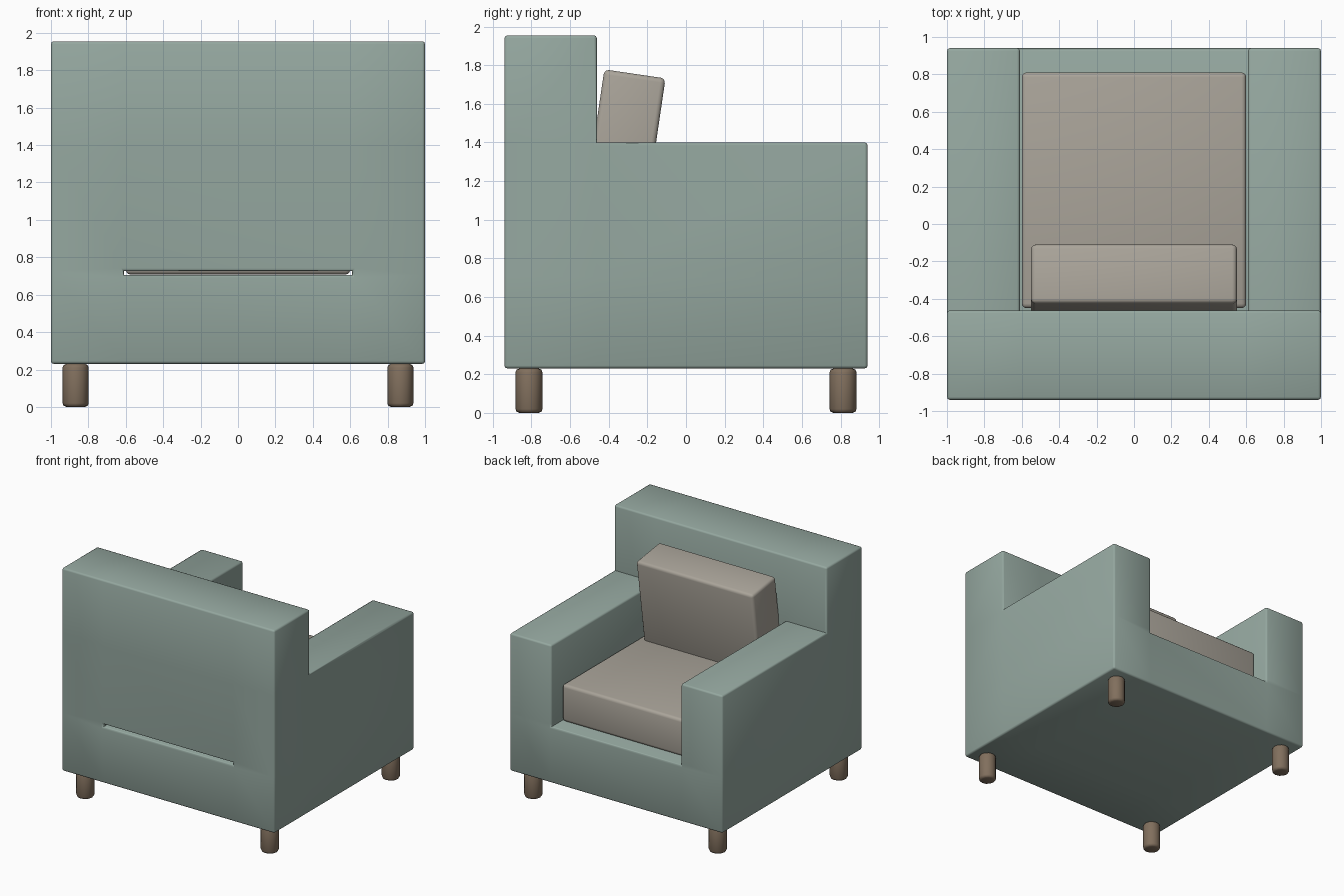
import bpy, bmesh
from mathutils import Vector, Matrix

if "Cube" in bpy.data.objects:
    bpy.data.objects.remove(bpy.data.objects["Cube"])


def material(name, rgb):
    m = bpy.data.materials.new(name)
    m.diffuse_color = (*rgb, 1)
    m.use_nodes = True
    m.node_tree.nodes["Principled BSDF"].inputs["Base Color"].default_value = m.diffuse_color
    return m


green = material("green_fabric", (0.30, 0.39, 0.35))
beige = material("beige_fabric", (0.40, 0.37, 0.32))
wood = material("wood", (0.22, 0.16, 0.11))


def finish(bm, name, mat, bevel, edges, segments=2):
    bmesh.ops.bevel(bm, geom=edges, offset=bevel, segments=segments,
                    profile=0.5, affect='EDGES', clamp_overlap=False)
    bmesh.ops.recalc_face_normals(bm, faces=bm.faces[:])
    me = bpy.data.meshes.new(name)
    bm.to_mesh(me)
    bm.free()
    me.materials.append(mat)
    ob = bpy.data.objects.new(name, me)
    bpy.context.collection.objects.link(ob)
    bpy.ops.object.select_all(action='DESELECT')
    ob.select_set(True)
    bpy.context.view_layer.objects.active = ob
    bpy.ops.object.shade_smooth_by_angle(angle=0.9)
    return ob


# Body: base, arms and back as one shell, skinned from a coarse cell grid
X = [-1, -0.61, 0.61, 1]
Y = [-0.94, -0.462, 0.94]
Z = [0.23, 0.706, 0.727, 1.40, 1.955]


def solid(i, j, k):
    if not (0 <= i < 3 and 0 <= j < 2 and 0 <= k < 4):
        return False
    if k == 0:
        return True                  # base
    if k == 3:
        return j == 0                # upper back
    if i != 1:
        return True                  # arms
    return j == 0 and k == 2         # back panel, leaving a slot beneath it


bm = bmesh.new()
for i in range(3):
    for j in range(2):
        for k in range(4):
            if not solid(i, j, k):
                continue
            for axis in range(3):
                for side in (0, 1):
                    n = [i, j, k]
                    n[axis] += 2 * side - 1
                    if solid(*n):
                        continue
                    u, v = (axis + 1) % 3, (axis + 2) % 3
                    quad = []
                    for a, b in ((0, 0), (1, 0), (1, 1), (0, 1)):
                        c = [i, j, k]
                        c[axis] += side
                        c[u] += a
                        c[v] += b
                        quad.append(bm.verts.new((X[c[0]], Y[c[1]], Z[c[2]])))
                    bm.faces.new(quad if side else quad[::-1])
bmesh.ops.remove_doubles(bm, verts=bm.verts[:], dist=1e-4)
bm.normal_update()
convex = [e for e in bm.edges if len(e.link_faces) == 2
          and e.calc_face_angle_signed() > 0.1]
finish(bm, "body", green, 0.015, convex)


def cushion(name, size, loc, tilt=0):
    bm = bmesh.new()
    bmesh.ops.create_cube(bm, size=1, matrix=Matrix.Diagonal((*size, 1)))
    ob = finish(bm, name, beige, 0.025, bm.edges[:], 3)
    ob.location = loc
    ob.rotation_euler.x = tilt


# Cushions
cushion("seat_cushion", (1.2, 1.26, 0.315), (0, 0.18, 0.8655))
cushion("back_pillow", (1.1, 0.32, 0.75), (0, -0.319, 1.384), -0.146)

# Legs
for sx, side in ((-1, "left"), (1, "right")):
    for sy, end in ((-1, "front"), (1, "back")):
        bm = bmesh.new()
        bmesh.ops.create_cone(bm, cap_ends=True, segments=12, radius1=0.07,
                              radius2=0.07, depth=0.23)
        rims = [e for e in bm.edges
                if abs(e.verts[0].co.z - e.verts[1].co.z) < 1e-4]
        leg = finish(bm, f"{end}_{side}_leg", wood, 0.02, rims)
        leg.location = Vector((sx * 0.868, sy * 0.813, 0.115))
